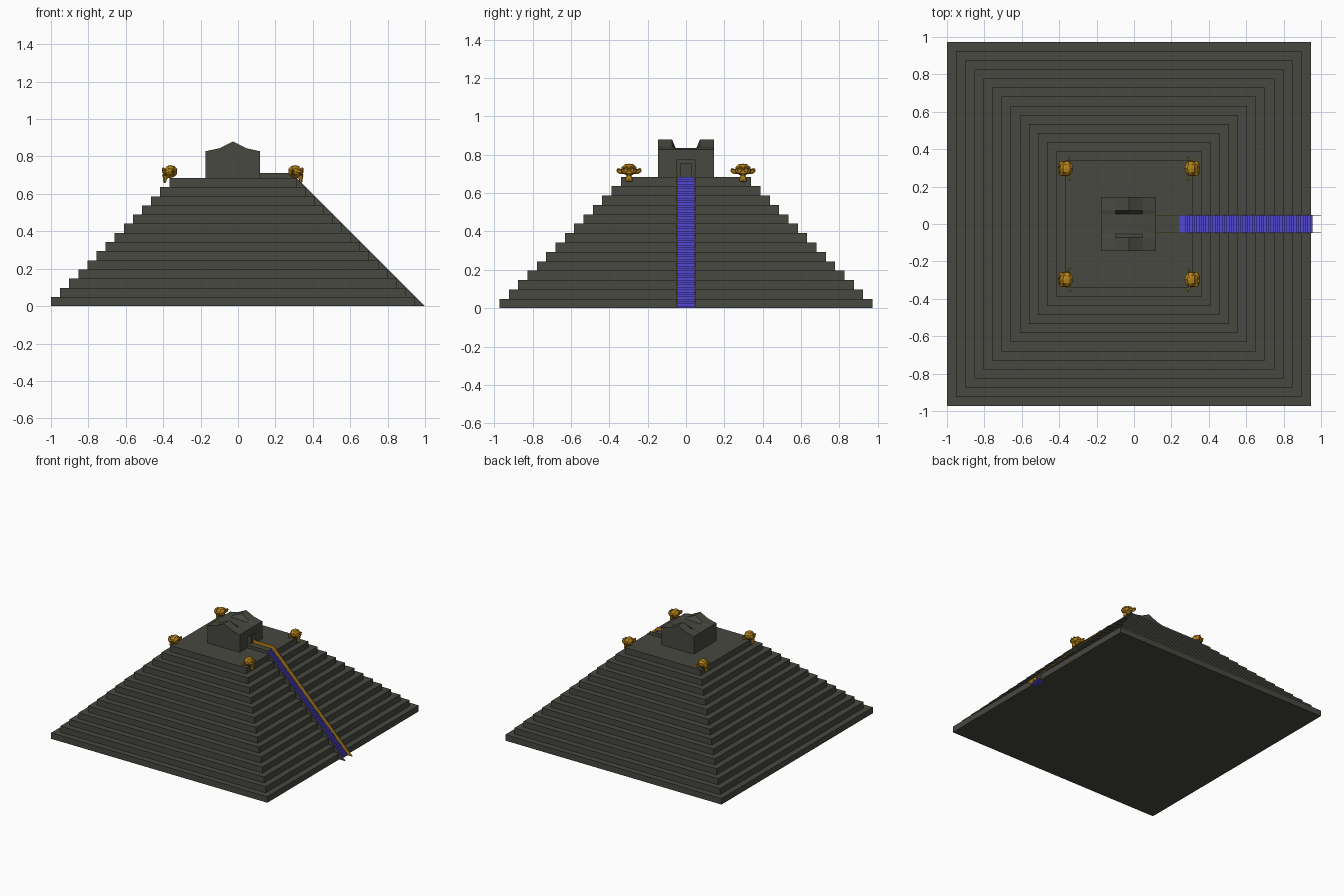
import bpy, bmesh, math
from mathutils import Vector

if "Cube" in bpy.data.objects:
    bpy.data.objects.remove(bpy.data.objects["Cube"])

CX = -0.0275          # centre of the pyramid along x
TOP = 0.685           # height of the upper terrace
TIERS = 14
BASE, UPPER = 0.9725, 0.34
STAIR_W = 0.045


def material(name, rgb):
    m = bpy.data.materials.new(name)
    m.diffuse_color = (*rgb, 1)
    m.use_nodes = True
    m.node_tree.nodes["Principled BSDF"].inputs["Base Color"].default_value = m.diffuse_color
    return m


stone = material("dark_stone", (0.063, 0.065, 0.051))
gold = material("gold", (0.45, 0.22, 0.01))
blue = material("blue_stair", (0.085, 0.065, 0.65))


def finish(name, bm, *mats):
    bmesh.ops.recalc_face_normals(bm, faces=bm.faces[:])
    me = bpy.data.meshes.new(name)
    bm.to_mesh(me)
    bm.free()
    ob = bpy.data.objects.new(name, me)
    bpy.context.collection.objects.link(ob)
    for m in mats:
        me.materials.append(m)
    return ob


def prism(name, profile, y0, y1, *mats):
    """Extrude an (x, z) outline from y0 to y1."""
    bm = bmesh.new()
    a = [bm.verts.new((x, y0, z)) for x, z in profile]
    b = [bm.verts.new((x, y1, z)) for x, z in profile]
    n = len(a)
    bm.faces.new(a)
    bm.faces.new(b[::-1])
    for i in range(n):
        j = (i + 1) % n
        bm.faces.new((a[i], b[i], b[j], a[j]))
    return finish(name, bm, *mats)


def cut(ob, cutter):
    cutter.hide_render = True
    mod = ob.modifiers.new("cut", 'BOOLEAN')
    mod.object = cutter
    mod.operation = 'DIFFERENCE'
    mod.solver = 'EXACT'
    bpy.context.view_layer.objects.active = ob
    bpy.ops.object.modifier_apply(modifier=mod.name)
    bpy.data.objects.remove(cutter)


# Stepped pyramid: stacked square rings joined into one solid
bm = bmesh.new()
rings = []
for i in range(TIERS):
    h = BASE + (UPPER - BASE) * i / (TIERS - 1)
    for z in (TOP * i / TIERS, TOP * (i + 1) / TIERS):
        rings.append([bm.verts.new((CX + sx * h, sy * h, z))
                      for sx, sy in ((-1, -1), (1, -1), (1, 1), (-1, 1))])
for lo, hi in zip(rings, rings[1:]):
    for k in range(4):
        j = (k + 1) % 4
        bm.faces.new((lo[k], lo[j], hi[j], hi[k]))
bm.faces.new(rings[0][::-1])
bm.faces.new(rings[-1])
pyramid = finish("stepped_pyramid", bm, stone)

# Slot in the tiers for the stairway
slot = prism("slot_cutter", [(0.94, -0.05), (1.1, -0.05), (1.1, 0.8), (0.14, 0.8),
                             (0.26, TOP - 0.02)], -STAIR_W, STAIR_W)
cut(pyramid, slot)

# Fine blue staircase
STEPS = 56
X0, X1 = 0.275, 0.955
outline = [(0.24, TOP - 0.06), (0.24, TOP), (X0, TOP)]
for i in range(STEPS):
    x = X0 + (X1 - X0) * i / (STEPS - 1)
    z = TOP * (1 - i / STEPS)
    if i:
        outline.append((x, z))
    outline.append((x, TOP * (1 - (i + 1) / STEPS)))
outline.append((X1 - 0.05, 0))
prism("staircase", outline, -STAIR_W, STAIR_W, blue)

# Landing floor between temple and stairs, filling the top of the slot
prism("landing", [(0.11, TOP - 0.06), (0.11, TOP), (X0 - 0.001, TOP), (X0 - 0.001, TOP - 0.06)],
      -STAIR_W, STAIR_W, stone)

# Thin side walls of the stairway, gold inside and on top
rail = [(0.11, TOP - 0.01), (0.11, 0.712), (0.288, 0.712), (1.0, 0),
        (0.90, 0), (0.25, 0.64)]
for side, name in ((-1, "front_stair_wall"), (1, "back_stair_wall")):
    ob = prism(name, rail, side * STAIR_W, side * (STAIR_W + 0.004), stone, gold)
    for p in ob.data.polygons:
        if p.normal.y * side < -0.5 or p.normal.z > 0.5:
            p.material_index = 1

# Temple with two gabled ends and a sunken roof between them
xs = (-0.145, -0.0725, 0, 0.0725, 0.145)
ys = (-0.145, -0.073, -0.054, 0.054, 0.073, 0.145)
gable = (0.828, 0.844, 0.88, 0.844, 0.828)
valley = (0.828, 0.836, 0.836, 0.836, 0.828)
bm = bmesh.new()
grid = [[bm.verts.new((CX + x, y, (valley if abs(y) < 0.06 else gable)[i]))
         for i, x in enumerate(xs)] for y in ys]
for r in range(len(ys) - 1):
    for c in range(len(xs) - 1):
        bm.faces.new((grid[r][c], grid[r][c + 1], grid[r + 1][c + 1], grid[r + 1][c]))
edge = [e for e in bm.edges if e.is_boundary]
new = bmesh.ops.extrude_edge_only(bm, edges=edge)["geom"]
for v in new:
    if isinstance(v, bmesh.types.BMVert):
        v.co.z = TOP - 0.005
bmesh.ops.holes_fill(bm, edges=[e for e in bm.edges if e.is_boundary], sides=0)
temple = finish("temple", bm, stone)


# Doorway: shallow outer recess, then a deeper passage
def door(x_in, half, top):
    return prism("door_cutter", [(x_in, TOP), (0.2, TOP), (0.2, top), (x_in, top)], -half, half)


cut(temple, door(0.10, 0.048, 0.772))
cut(temple, door(0.03, 0.025, 0.755))

# Four gold corner heads looking outwards along x
for sx in (-1, 1):
    for sy in (-1, 1):
        bpy.ops.mesh.primitive_monkey_add(size=2, location=(CX + sx * 0.338, sy * 0.297, 0.706),
                                          rotation=(0, 0, sx * math.pi / 2))
        head = bpy.context.object
        head.name = "corner_head"
        head.scale = (0.048,) * 3
        head.data.materials.append(gold)
